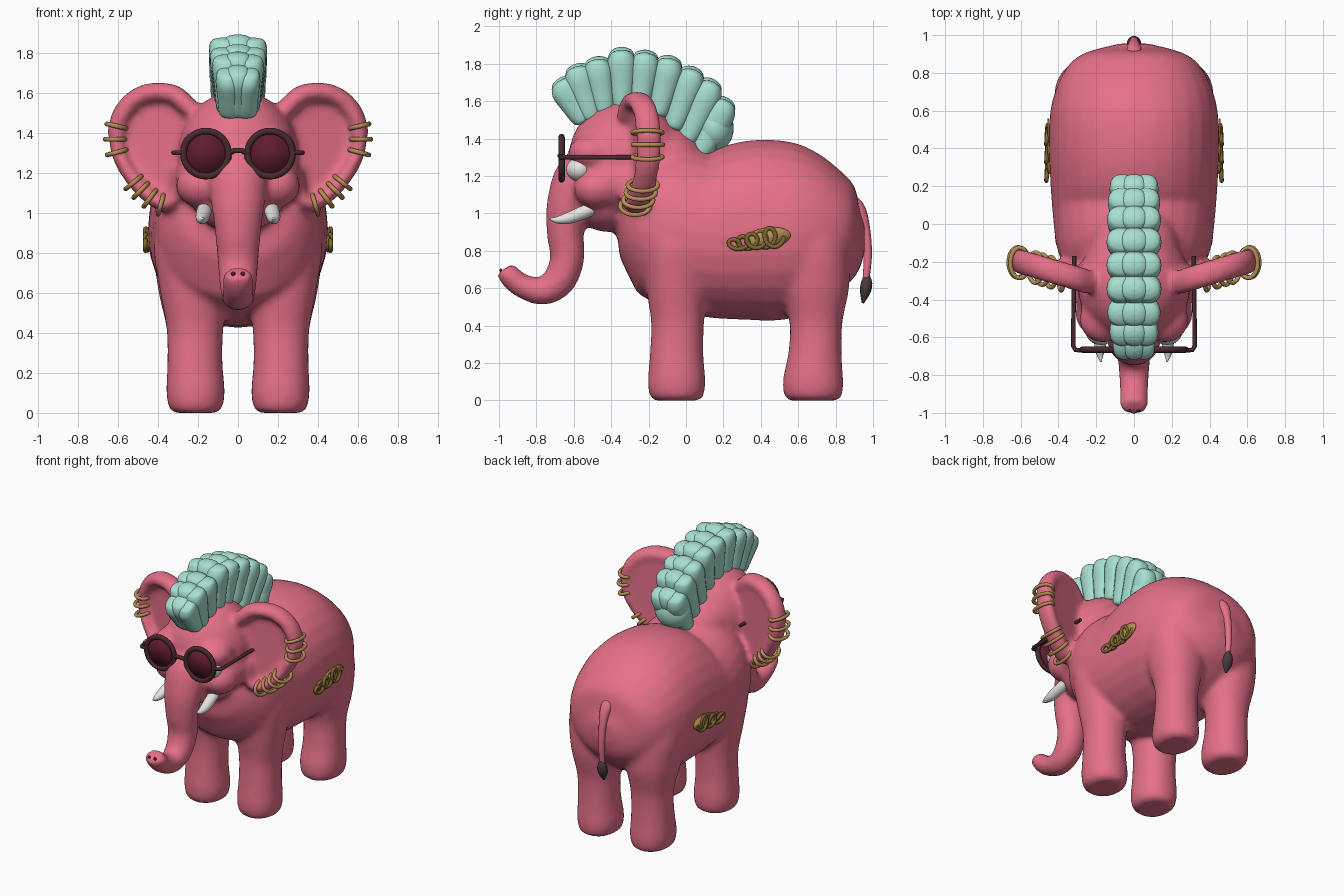
import bpy, bmesh, math
from mathutils import Vector, Matrix

if "Cube" in bpy.data.objects:
    bpy.data.objects.remove(bpy.data.objects["Cube"])


def material(name, r, g, b):
    m = bpy.data.materials.new(name)
    m.use_nodes = True
    m.diffuse_color = (r, g, b, 1)
    m.node_tree.nodes["Principled BSDF"].inputs["Base Color"].default_value = (r, g, b, 1)
    return m


PINK = material("pink skin", .79, .163, .246)
MINT = material("mint hair", .39, .74, .64)
GOLD = material("gold", .47, .27, .09)
OLD_GOLD = material("dark gold", .21, .14, .025)
FRAME = material("dark brown frame", .065, .022, .028)
LENS = material("dark red lens", .115, .012, .025)
WHITE = material("ivory white", .78, .78, .76)
TUFT = material("dark tail hair", .07, .04, .042)


def spline(points, steps=6):
    """Catmull-Rom interpolation through tuples of any length."""
    p = [Vector(q) for q in points]
    p = [p[0] * 2 - p[1]] + p + [p[-1] * 2 - p[-2]]
    out = []
    for i in range(1, len(p) - 2):
        a, b, c, d = p[i - 1:i + 3]
        for s in range(steps):
            t = s / steps
            out.append(.5 * (2 * b + (c - a) * t + (2 * a - 5 * b + 4 * c - d) * t * t
                             + (3 * b - a - 3 * c + d) * t ** 3))
    return out + [p[-2]]


def loft(bm, stations, power=1.0, sides=28):
    """Skin of elliptical rings; a station is x, y, z, half width, half depth."""
    st = spline(stations)
    centres = [Vector(s[:3]) for s in st]
    rings = []
    for i, s in enumerate(st):
        tan = centres[min(i + 1, len(st) - 1)] - centres[max(i - 1, 0)]
        normal = Vector((1, 0, 0)).cross(tan).normalized()
        ring = []
        for k in range(sides):
            a = math.tau * k / sides
            u, v = [math.copysign(abs(f) ** power, f) for f in (math.cos(a), math.sin(a))]
            w, d = max(s[3], .004), max(s[4], .004)
            ring.append(bm.verts.new(centres[i] + Vector((u * w, 0, 0)) + normal * v * d))
        rings.append(ring)
    for a, b in zip(rings, rings[1:]):
        for k in range(sides):
            n = (k + 1) % sides
            bm.faces.new((a[k], a[n], b[n], b[k]))
    bm.faces.new(rings[0])
    bm.faces.new(rings[-1])


def ball(bm, loc, size, segments=32):
    m = Matrix.Translation(loc) @ Matrix.Diagonal((*size, 1))
    bmesh.ops.create_uvsphere(bm, u_segments=segments, v_segments=segments // 2, radius=1, matrix=m)


def finish(bm, name, mat):
    bmesh.ops.recalc_face_normals(bm, faces=bm.faces[:])
    me = bpy.data.meshes.new(name)
    bm.to_mesh(me)
    bm.free()
    me.materials.append(mat)
    me.shade_smooth()
    ob = bpy.data.objects.new(name, me)
    bpy.context.collection.objects.link(ob)
    return ob


def tube(name, points, radius, mat, cyclic=False):
    cu = bpy.data.curves.new(name, "CURVE")
    cu.dimensions = "3D"
    cu.bevel_depth = radius
    cu.bevel_resolution = 3
    cu.use_fill_caps = True
    sp = cu.splines.new("POLY")
    sp.points.add(len(points) - 1)
    for q, c in zip(sp.points, points):
        q.co = (*c, 1)
    sp.use_cyclic_u = cyclic
    sp.use_smooth = True
    cu.materials.append(mat)
    ob = bpy.data.objects.new(name, cu)
    bpy.context.collection.objects.link(ob)


def hoop(name, centre, u, v, thick, mat):
    """Elliptical hoop spanned by the half axes u and v."""
    angles = [math.tau * k / 32 for k in range(32)]
    tube(name, [Vector(centre) + Vector(u) * math.cos(a) + Vector(v) * math.sin(a)
                for a in angles], thick, mat, True)


# Body, head, trunk, legs and ears are blended into one skin
skin = bmesh.new()
loft(skin, [(0, -.37, 1.02, .12, .1), (0, -.3, 1.01, .30, .26), (0, -.15, .975, .40, .40),
            (0, .1, .89, .435, .44), (0, .4, .91, .45, .485), (0, .62, .895, .44, .455),
            (0, .8, .88, .375, .345), (0, .9, .87, .27, .23), (0, .955, .87, .08, .07)], .94)
ball(skin, (0, -.32, 1.29), (.30, .31, .32))
ball(skin, (0, -.13, 1.27), (.24, .24, .2))
ball(skin, (0, -.37, 1.17), (.315, .245, .2))
ball(skin, (0, -.42, 1.07), (.23, .18, .17))
loft(skin, [(0, -.4, 1.24, .15, .15), (0, -.55, 1.19, .155, .15), (0, -.63, 1.05, .135, .115),
            (0, -.645, .9, .115, .1), (0, -.635, .76, .103, .092), (0, -.68, .64, .092, .088),
            (0, -.77, .585, .082, .075), (0, -.88, .615, .075, .065), (0, -.945, .67, .075, .06),
            (0, -.97, .705, .068, .05)])

# Ear outline in front elevation, swept back as it leaves the head
ear = [(.25, 1.53), (.32, 1.59), (.435, 1.6), (.535, 1.55), (.595, 1.45), (.6, 1.32),
       (.545, 1.2), (.46, 1.1), (.37, 1.045), (.315, 1.08), (.29, 1.2)]


def ear_point(x, z, s, back=0):
    return Vector((s * x, -.3 + .3 * (x - .3) + back, z))


for s in (-1, 1):
    # Legs with rounded, slightly flared feet
    loft(skin, [(s * .212, -.05, 0, .1, .115), (s * .212, -.05, .02, .13, .142),
                (s * .212, -.05, .1, .146, .154), (s * .215, -.05, .25, .138, .143),
                (s * .215, -.045, .42, .142, .142), (s * .22, -.05, .62, .172, .165),
                (s * .23, -.05, .85, .19, .185), (s * .22, -.05, 1.0, .12, .12)], .92)
    loft(skin, [(s * .212, .68, 0, .1, .125), (s * .212, .68, .02, .13, .152),
                (s * .212, .68, .1, .146, .162), (s * .215, .69, .25, .138, .143),
                (s * .215, .695, .42, .142, .142), (s * .22, .69, .62, .18, .185),
                (s * .23, .67, .85, .19, .19), (s * .22, .65, 1.0, .12, .12)], .92)
    # Brows and cheeks
    ball(skin, (s * .165, -.505, 1.325), (.125, .125, .095))
    ball(skin, (s * .185, -.475, 1.135), (.125, .125, .11))
    # Ear membrane with a thick rolled rim
    edge = spline(ear + ear[:1], 5)[:-1]
    sheet = [skin.verts.new(ear_point(x, z, s, .01)) for x, z in edge]
    rear = [skin.verts.new(ear_point(x, z, s, .07)) for x, z in edge]
    skin.faces.new(sheet)
    skin.faces.new(rear[::-1])
    for k in range(len(edge)):
        n = (k + 1) % len(edge)
        skin.faces.new((sheet[k], rear[k], rear[n], sheet[n]))
    for x, z in spline(ear, 8):
        r = .05 if z > 1.4 else .04
        ball(skin, ear_point(x, z, s, .01), (r, .07, r), 16)

body = finish(skin, "elephant_body", PINK)
remesh = body.modifiers.new("blend", "REMESH")
remesh.mode = "VOXEL"
remesh.voxel_size = .018
remesh.use_smooth_shade = True
soften = body.modifiers.new("soften", "SMOOTH")
soften.factor = .5
soften.iterations = 9

# Crest of plump three-part hair lobes: base y, base z, tip y, tip z, half width
hair = bmesh.new()
for by, bz, ty, tz, w in [(-.54, 1.49, -.675, 1.725, .115), (-.5, 1.5, -.59, 1.80, .135),
                          (-.43, 1.53, -.48, 1.84, .148), (-.34, 1.55, -.345, 1.89, .153),
                          (-.25, 1.55, -.21, 1.875, .153), (-.15, 1.52, -.08, 1.845, .153),
                          (-.07, 1.45, .045, 1.785, .15), (.0, 1.38, .145, 1.72, .145),
                          (.07, 1.31, .22, 1.62, .135)]:
    for part in (-1, 0, 1):
        a = Vector((part * .035, by, bz))
        b = Vector((part * w * .47, ty, tz - .015 * abs(part)))
        loft(hair, [(*a.lerp(b, t), w * kw, d) for t, kw, d in
                    [(0, .4, .03), (.08, .52, .058), (.45, .53, .073), (.75, .54, .08),
                     (.92, .46, .062), (.98, .3, .035), (1, .08, .006)]], .88, 18)
ball(hair, (0, .15, 1.455), (.13, .105, .125))
finish(hair, "hair_crest", MINT)

for s, side in ((-1, "right"), (1, "left")):
    # Tusks and eyes
    bm = bmesh.new()
    loft(bm, [(s * .16, -.47, 1.04, .035, .035), (s * .17, -.55, 1.005, .038, .036),
              (s * .178, -.63, .975, .033, .031), (s * .18, -.69, .965, .019, .018),
              (s * .175, -.73, .972, .003, .003)], sides=16)
    finish(bm, side + "_tusk", WHITE)
    bm = bmesh.new()
    ball(bm, (s * .175, -.57, 1.235), (.08, .07, .065))
    finish(bm, side + "_eye", WHITE)
    # Spectacles
    hoop(side + "_spectacle_rim", (s * .16, -.665, 1.295), (.113, 0, 0), (0, 0, .113), .017, FRAME)
    bm = bmesh.new()
    bmesh.ops.create_cone(bm, cap_ends=True, segments=40, radius1=.108, radius2=.108, depth=.009,
                          matrix=Matrix.Translation((s * .16, -.665, 1.295))
                          @ Matrix.Rotation(math.pi / 2, 4, "X"))
    finish(bm, side + "_lens", LENS)
    tube(side + "_spectacle_arm", [(s * .27, -.67, 1.3), (s * .31, -.667, 1.3),
                                   (s * .322, -.645, 1.3), (s * .317, -.17, 1.3)], .012, FRAME)
    # Earrings threaded around the ear rim
    path = spline(ear, 10)
    for i, k in enumerate((41, 46, 51, 64, 68, 73, 79)):
        tangent = ear_point(*path[k + 1], s) - ear_point(*path[k - 1], s)
        across = tangent.cross(Vector((0, 1, 0))).normalized()
        hoop(f"{side}_earring_{i + 1}", ear_point(*path[k], s, .005) + Vector((s * .008, 0, -.006)),
             across * .05, (0, .08, 0), .012, GOLD)
    # Flank ornament: thin plate with an abstract looping scroll
    bm = bmesh.new()
    bmesh.ops.create_cone(bm, cap_ends=True, segments=32, radius1=1, radius2=1, depth=1,
                          matrix=Matrix.Translation((s * .454, .435, .868))
                          @ Matrix.Rotation(.15, 4, "X") @ Matrix.Diagonal((.009, .125, .056, 1))
                          @ Matrix.Rotation(math.pi / 2, 4, "Y"))
    finish(bm, side + "_ornament_plate", GOLD)
    scroll = []
    for k in range(121):
        u = k / 120
        a = math.tau * 5 * u
        scroll.append((s * (.456 + .008 * math.sin(a / 2)), .245 + .24 * u + .04 * math.cos(a),
                       .832 + .045 * u + (.025 + .03 * u) * math.sin(a)))
    tube(side + "_ornament_scroll", scroll, .0115, OLD_GOLD)
    # Nostrils
    bm = bmesh.new()
    ball(bm, (s * .024, -.99, .695), (.011, .007, .011), 16)
    finish(bm, side + "_nostril", LENS)

tube("spectacle_bridge", [(-.05, -.665, 1.295), (-.02, -.675, 1.31), (.02, -.675, 1.31),
                          (.05, -.665, 1.295)], .013, FRAME)

# Tail and tuft
bm = bmesh.new()
loft(bm, [(0, .84, 1.08, .05, .05), (0, .92, 1.03, .04, .036), (0, .96, .92, .027, .024),
          (0, .972, .78, .022, .022), (0, .962, .64, .018, .018)], sides=16)
finish(bm, "tail", PINK)
bm = bmesh.new()
loft(bm, [(0, .968, .67, .014, .014), (0, .966, .63, .032, .03), (0, .958, .58, .035, .028),
          (0, .945, .52, .006, .006)], sides=16)
finish(bm, "tail_tuft", TUFT)
